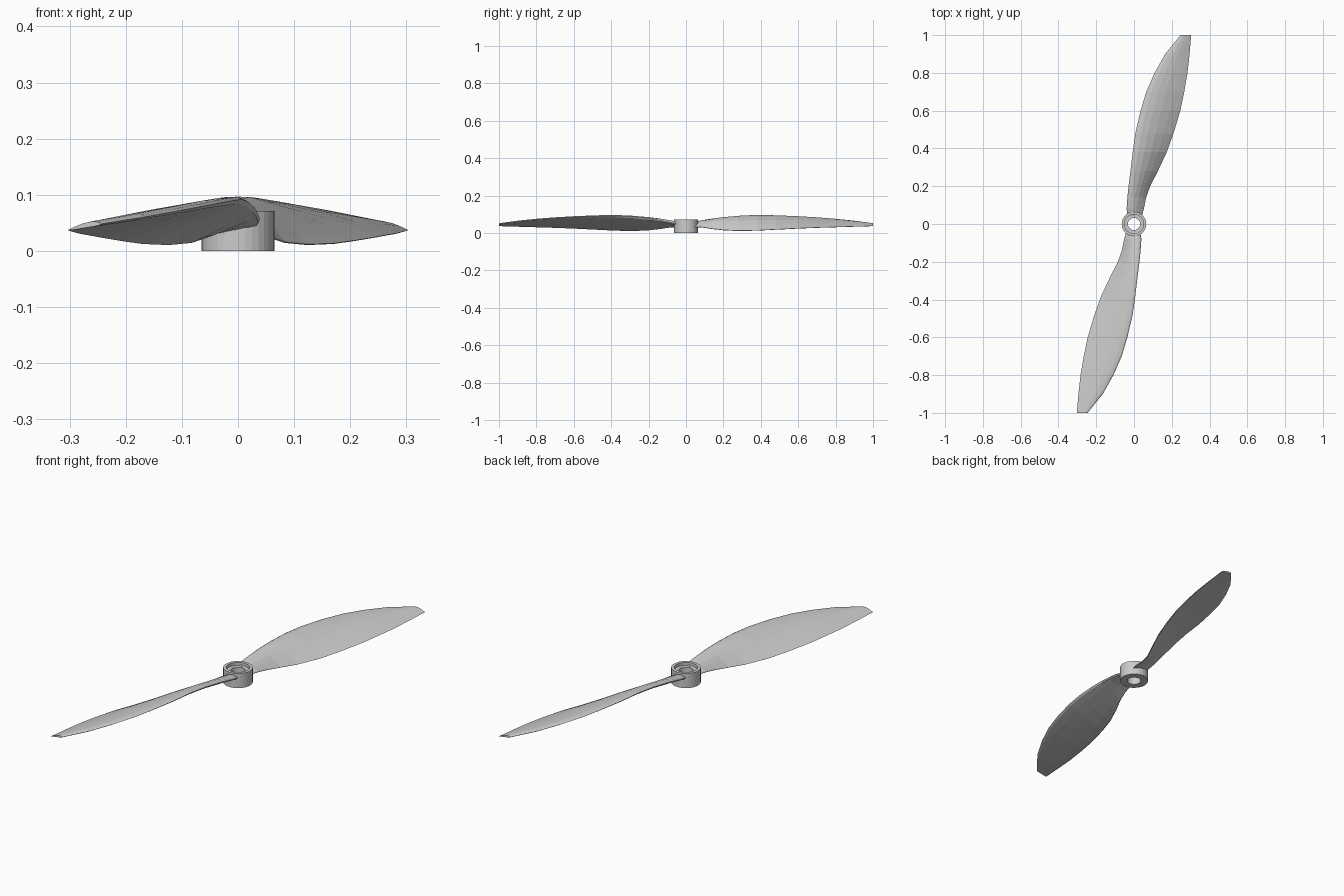
import bpy, bmesh, math
from mathutils import Vector, Matrix

if "Cube" in bpy.data.objects:
    bpy.data.objects.remove(bpy.data.objects["Cube"])


def add_object(name, bm):
    bmesh.ops.recalc_face_normals(bm, faces=bm.faces[:])
    mesh = bpy.data.meshes.new(name)
    bm.to_mesh(mesh)
    bm.free()
    obj = bpy.data.objects.new(name, mesh)
    bpy.context.collection.objects.link(obj)
    return obj


def loft(bm, rings, close_rings=False):
    """Skin a list of vertex loops with quads."""
    n = len(rings[0])
    pairs = list(zip(rings, rings[1:]))
    if close_rings:
        pairs.append((rings[-1], rings[0]))
    for a, b in pairs:
        for i in range(n):
            j = (i + 1) % n
            bm.faces.new((a[i], a[j], b[j], b[i]))


# Hub: lathed ring with a through bore and a shallow recess on top
HUB_PROFILE = [(.032, 0), (.065, 0), (.065, .071), (.051, .071), (.051, .056), (.032, .056)]
SIDES = 32
bm = bmesh.new()
rings = []
for r, z in HUB_PROFILE:
    rings.append([bm.verts.new((r * math.cos(2 * math.pi * k / SIDES),
                                r * math.sin(2 * math.pi * k / SIDES), z))
                  for k in range(SIDES)])
loft(bm, rings, close_rings=True)
hub = add_object("hub", bm)
for poly in hub.data.polygons:
    poly.use_smooth = False

# Blade stations: y, leading edge x, z, trailing edge x, z, thickness
STATIONS = [
    (.042, -.034, .046, .042, .032, .020),
    (.08, -.039, .056, .052, .031, .024),
    (.14, -.035, .068, .064, .022, .026),
    (.20, -.029, .078, .085, .015, .026),
    (.28, -.019, .087, .126, .011, .025),
    (.38, -.007, .092, .173, .013, .024),
    (.48, .007, .090, .209, .018, .022),
    (.60, .035, .085, .245, .024, .020),
    (.70, .065, .079, .266, .028, .018),
    (.80, .109, .071, .283, .031, .016),
    (.90, .165, .061, .294, .034, .013),
    (1.0, .245, .048, .303, .037, .009),
]
# Airfoil: chord fraction and offset as a share of thickness
AIRFOIL = [(0, 0), (.03, .32), (.12, .62), (.3, .82), (.5, .78), (.72, .52), (.9, .22), (1, .04),
           (.99, -.06), (.8, -.13), (.5, -.18), (.22, -.22), (.05, -.2)]


def make_blade(name, angle):
    bm = bmesh.new()
    rings = []
    for y, lx, lz, tx, tz, t in STATIONS:
        lead, trail = Vector((lx, y, lz)), Vector((tx, y, tz))
        d = (trail - lead).normalized()
        up = Vector((-d.z, 0, d.x))
        rings.append([bm.verts.new(lead.lerp(trail, u) + up * (v * t)) for u, v in AIRFOIL])
    loft(bm, rings)
    bm.faces.new(rings[0])
    bm.faces.new(rings[-1])
    bmesh.ops.transform(bm, matrix=Matrix.Rotation(angle, 4, 'Z'), verts=bm.verts[:])
    return add_object(name, bm)


# Two opposite blades
make_blade("blade_back", 0)
make_blade("blade_front", math.pi)
